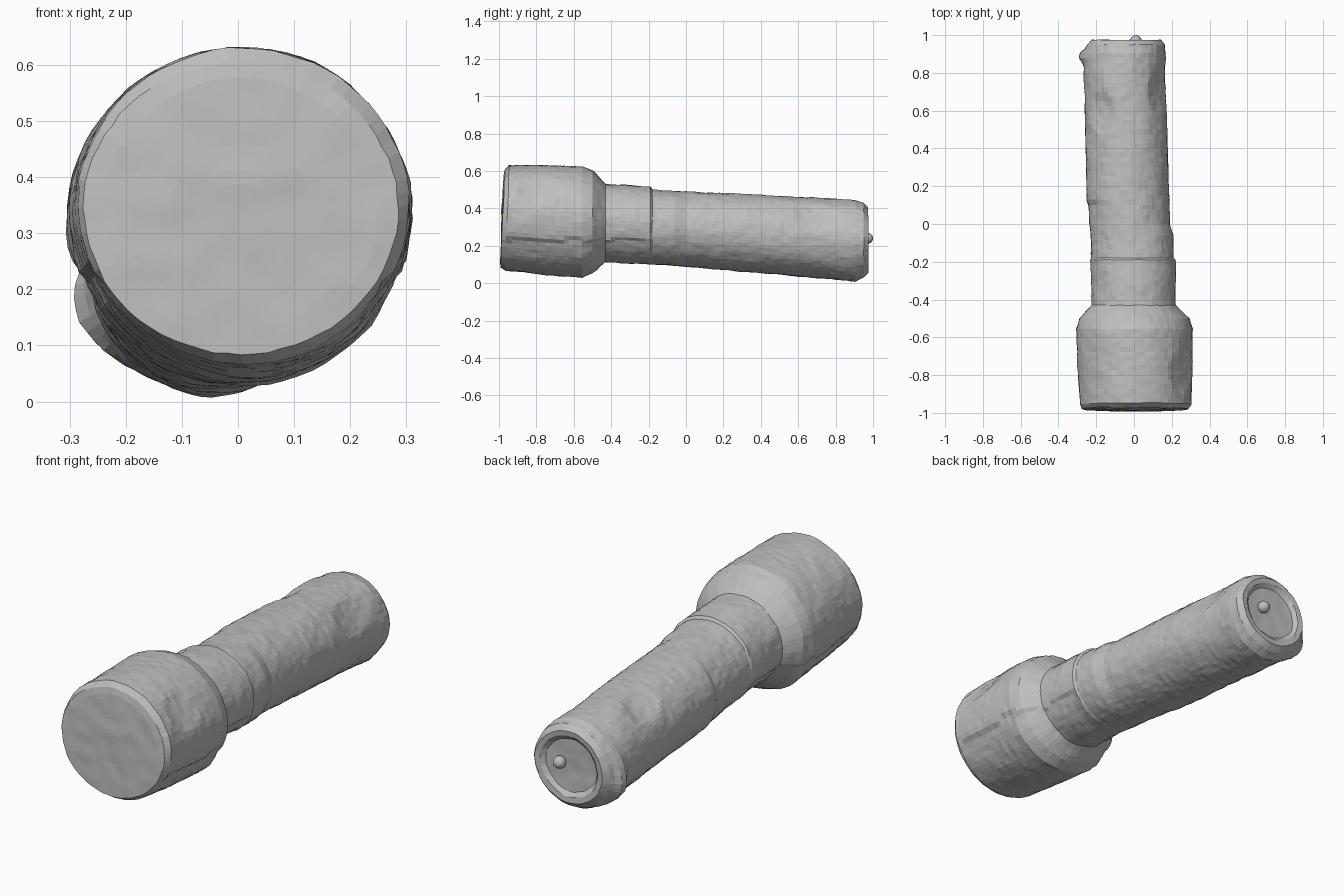
import bpy, bmesh, math
from mathutils import Vector, noise

cube = bpy.data.objects.get("Cube")
if cube:
    bpy.data.objects.remove(cube)

SEGMENTS = 72
STEP = 0.025

grey = bpy.data.materials.new("matte grey")
grey.use_nodes = True
grey.diffuse_color = (0.52, 0.52, 0.52, 1)
grey.node_tree.nodes["Principled BSDF"].inputs["Base Color"].default_value = (0.52, 0.52, 0.52, 1)

# Worn flat pads: position along the body, angle in degrees
PADS = [(-0.8, 35), (0.7, 32), (0.58, 125)]


def surface_point(station, angle):
    """Point on one oval ring, with seam, flat pads, tail lump and roughness."""
    y, x0, x1, z0, z1, lean = station
    cx, cz, rx, rz = (x0 + x1) / 2, (z0 + z1) / 2, (x1 - x0) / 2, (z1 - z0) / 2
    grow = 1.0
    # Seam: the lower shell sits slightly inside the upper one
    height = cz + rz * math.sin(angle)
    if -0.97 < y < -0.19 and height < 0.23:
        grow -= 0.035 * max(0, 1 - (0.23 - height) / 0.15)
    # Lump on the rim of the tail
    turn = math.degrees(angle) - 195
    grow += 0.2 * math.exp(-((y - 0.89) / 0.04) ** 2 - (turn / 28) ** 2)
    x, z = rx * grow * math.cos(angle), rz * grow * math.sin(angle)
    for pad_y, pad_angle in PADS:
        away = (y - pad_y) / 0.13
        if abs(away) < 1:
            a = math.radians(pad_angle)
            over = x * math.cos(a) + z * math.sin(a) - (rx - 0.02 + 0.02 * away ** 2)
            if over > 0:
                x -= over * math.cos(a)
                z -= over * math.sin(a)
    p = Vector((cx + x, y + lean * z, cz + z))
    outward = Vector((math.cos(angle), 0, math.sin(angle)))
    rough = 0.004 * noise.noise(p * 9) + 0.004 * noise.noise(p * 32)
    p += outward * rough
    p.y += 0.003 * noise.noise(p * 14 + Vector((5, 5, 5)))
    return p


def loft(name, stations, cap=False):
    """Skin a row of oval rings: (y, left x, right x, low z, high z, lean)."""
    rows = [stations[0]]
    for a, b in zip(stations, stations[1:]):
        length = max(abs(q - p) for p, q in zip(a, b))
        n = max(1, round(length / STEP))
        rows += [[p + (q - p) * i / n for p, q in zip(a, b)] for i in range(1, n + 1)]
    bm = bmesh.new()
    rings = [[bm.verts.new(surface_point(r, math.tau * i / SEGMENTS))
              for i in range(SEGMENTS)] for r in rows]
    for a, b in zip(rings, rings[1:]):
        for i in range(SEGMENTS):
            j = (i + 1) % SEGMENTS
            bm.faces.new((a[i], a[j], b[j], b[i]))
    if cap:
        bm.faces.new(rings[-1])
    # Start from outward faces whichever way the rings run
    bm.normal_update()
    middle = sum((v.co for v in bm.verts), Vector()) / len(bm.verts)
    if sum((f.calc_center_median() - middle).dot(f.normal) * f.calc_area() for f in bm.faces) < 0:
        bmesh.ops.reverse_faces(bm, faces=bm.faces[:])
    mesh = bpy.data.meshes.new(name)
    bm.to_mesh(mesh)
    bm.free()
    mesh.materials.append(grey)
    obj = bpy.data.objects.new(name, mesh)
    bpy.context.collection.objects.link(obj)
    return obj


# Rings shared by neighbouring parts
lens_rim = (-0.98, -0.275, 0.285, 0.085, 0.605, 0.05)
shoulder = (-0.43, -0.225, 0.22, 0.11, 0.53, 0)
collar = (-0.19, -0.23, 0.222, 0.1, 0.515, 0)
tail_start = (0.8, -0.265, 0.165, 0.02, 0.452, 0)
tail_rim = (0.975, -0.225, 0.14, 0.055, 0.405, 0)

# Lens: shallow domed front
loft("lens", [lens_rim,
              (-0.983, -0.24, 0.25, 0.11, 0.575, 0.04),
              (-0.986, -0.12, 0.13, 0.22, 0.46, 0.03),
              (-0.988, -0.004, 0.012, 0.335, 0.345, 0)], cap=True)

# Head: wide cylinder with sloping shoulder
loft("head", [lens_rim,
              (-0.955, -0.285, 0.305, 0.068, 0.63, 0.03),
              (-0.75, -0.297, 0.308, 0.045, 0.63, 0),
              (-0.555, -0.305, 0.31, 0.028, 0.625, 0),
              (-0.5, -0.29, 0.295, 0.055, 0.605, 0), shoulder])

# Neck: collar ending in a small step
loft("neck", [shoulder, (-0.3, -0.225, 0.22, 0.105, 0.523, 0), collar,
              (-0.18, -0.226, 0.212, 0.1, 0.503, 0)])

# Barrel: long grip, sloping down towards the tail
loft("barrel", [(-0.18, -0.226, 0.212, 0.1, 0.503, 0),
                (-0.06, -0.23, 0.207, 0.092, 0.493, 0),
                (0.0, -0.235, 0.188, 0.088, 0.49, 0),
                (0.1, -0.24, 0.185, 0.08, 0.487, 0),
                (0.13, -0.252, 0.185, 0.077, 0.485, 0),
                (0.5, -0.258, 0.177, 0.045, 0.468, 0), tail_start])

# Tail cap: rounded rim around a sunken plate
loft("tail_cap", [tail_start, (0.905, -0.255, 0.165, 0.01, 0.445, 0),
                  (0.95, -0.245, 0.16, 0.03, 0.43, 0), tail_rim,
                  (0.972, -0.2, 0.115, 0.085, 0.38, 0),
                  (0.955, -0.18, 0.095, 0.105, 0.36, 0),
                  (0.95, -0.05, -0.035, 0.225, 0.24, 0)], cap=True)

# Tail button
bpy.ops.mesh.primitive_uv_sphere_add(segments=16, ring_count=10, radius=0.03,
                                     location=(0.01, 0.97, 0.24))
button = bpy.context.object
button.name = "tail_button"
button.data.materials.append(grey)
